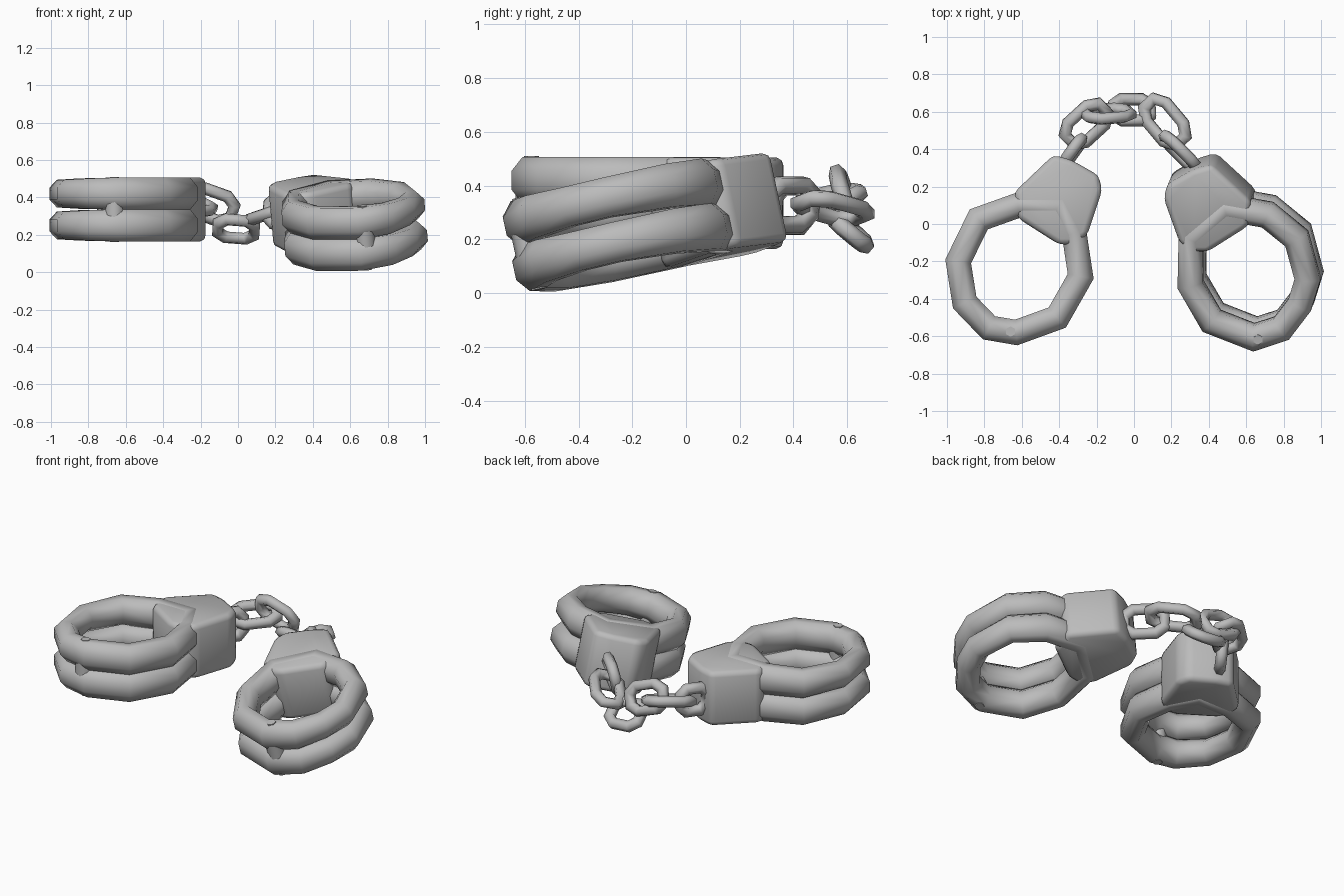
import bpy, bmesh, math
from mathutils import Matrix, Vector

cube = bpy.data.objects.get("Cube")
if cube:
    bpy.data.objects.remove(cube)

steel = bpy.data.materials.new("grey_steel")
steel.use_nodes = True
STEEL = (0.5, 0.5, 0.5, 1)
steel.diffuse_color = STEEL
steel.node_tree.nodes["Principled BSDF"].inputs["Base Color"].default_value = STEEL


def finish(name, bm, matrix, angle):
    """Turn a bmesh into a placed, smooth shaded steel part."""
    bm.transform(matrix)
    bmesh.ops.recalc_face_normals(bm, faces=bm.faces)
    mesh = bpy.data.meshes.new(name)
    bm.to_mesh(mesh)
    bm.free()
    mesh.materials.append(steel)
    obj = bpy.data.objects.new(name, mesh)
    bpy.context.collection.objects.link(obj)
    bpy.ops.object.select_all(action='DESELECT')
    obj.select_set(True)
    bpy.context.view_layer.objects.active = obj
    bpy.ops.object.shade_smooth_by_angle(angle=math.radians(angle))


def loop_tube(path, sides, z=0):
    """Sweep a rounded section along a closed flat path of (x, y, half width, half height)."""
    bm = bmesh.new()
    rings = []
    for i, (x, y, half_w, half_h) in enumerate(path):
        here = Vector((x, y))
        before = (here - Vector(path[i - 1][:2])).normalized()
        after = (Vector(path[(i + 1) % len(path)][:2]) - here).normalized()
        along = (before + after).normalized()
        out = Vector((along.y, -along.x)) / max(along.dot(after), 0.6)
        ring = []
        for k in range(sides):
            a = math.tau * (k + 0.5) / sides
            p = here + out * half_w * math.cos(a)
            ring.append(bm.verts.new((p.x, p.y, z + half_h * math.sin(a))))
        rings.append(ring)
    for i, ring in enumerate(rings):
        nxt = rings[(i + 1) % len(rings)]
        for k in range(sides):
            j = (k + 1) % sides
            bm.faces.new((ring[k], ring[j], nxt[j], nxt[k]))
    return bm


def cylinder(x, y, radius, height, sides):
    bm = bmesh.new()
    bmesh.ops.create_cone(bm, cap_ends=True, segments=sides, radius1=radius,
                          radius2=radius, depth=height,
                          matrix=Matrix.Translation((x, y, 0)))
    return bm


# Cuff centre lines: narrow arm, hinge end, wide arm, then back inside the lock
THIN, MID, THICK = 0.08, 0.088, 0.094
HEIGHTS = [THICK] * 4 + [MID, THIN, THIN, MID, THICK, THICK]
RIGHT_RING = [(0.32, -0.05), (0.285, -0.28), (0.41, -0.5), (0.63, -0.58),
              (0.775, -0.555), (0.905, -0.42), (0.94, -0.2), (0.83, 0.025),
              (0.62, 0.1), (0.4, 0.1)]
LEFT_RING = [(0.31, -0.04), (0.3, -0.3), (0.41, -0.5), (0.635, -0.59),
             (0.785, -0.54), (0.885, -0.41), (0.93, -0.27), (0.875, -0.05),
             (0.72, 0.08), (0.5, 0.12)]
LOCK = [(0.43, 0.37), (0.33, 0.34), (0.19, 0.26), (0.17, 0.18), (0.25, -0.06),
        (0.32, -0.11), (0.4, -0.11), (0.62, 0.03), (0.64, 0.17)]


def lock_body():
    bm = bmesh.new()
    face = bm.faces.new([bm.verts.new((x, y, -0.17)) for x, y in LOCK])
    top = bmesh.ops.extrude_face_region(bm, geom=[face])["geom"]
    bmesh.ops.translate(bm, vec=(0, 0, 0.34),
                        verts=[g for g in top if isinstance(g, bmesh.types.BMVert)])
    bmesh.ops.bevel(bm, geom=bm.edges[:], offset=0.03, segments=2,
                    profile=0.5, affect='EDGES')
    return bm


def cuff(side, ring, matrix):
    path = [(x, y, 0.072, h) for (x, y), h in zip(ring, HEIGHTS)]
    for level, z in (("upper", 0.085), ("lower", -0.085)):
        finish(f"{side}_{level}_ring", loop_tube(path, 8, z), matrix, 65)
    finish(f"{side}_lock_body", lock_body(), matrix, 65)
    x, y = ring[3]
    finish(f"{side}_hinge_lug", cylinder(x + 0.03, y, 0.055, 0.22, 8), matrix, 60)
    finish(f"{side}_hinge_pin", cylinder(x + 0.03, y + 0.005, 0.028, 0.35, 6), matrix, 60)


# Right cuff lies level; left cuff dips toward the front
cuff("right", RIGHT_RING,
     Matrix.Translation((0, 0, 0.335)) @ Matrix.Scale(-1, 4, (1, 0, 0)))
pivot = Vector((0.43, 0.2, 0))
tilt = Matrix.Rotation(math.radians(-5), 4, 'Y') @ Matrix.Rotation(math.radians(12), 4, 'X')
cuff("left", LEFT_RING, Matrix.Translation(pivot + Vector((0, -0.015, 0.327))) @ tilt
     @ Matrix.Translation(-pivot))


def chain_link(name, start, end, roll):
    """Eight-cornered wire link between two outer ends, rolled about its length."""
    a, b = Vector(start), Vector(end)
    wire = 0.033
    half, wide = (b - a).length / 2 - wire, 0.074
    quarter = [(half, wide * 0.5), (half * 0.55, wide)]
    path = (quarter + [(-x, y) for x, y in reversed(quarter)]
            + [(-x, -y) for x, y in quarter] + [(x, -y) for x, y in reversed(quarter)])
    turn = (b - a).to_track_quat('X', 'Z').to_matrix().to_4x4()
    matrix = (Matrix.Translation((a + b) / 2) @ turn
              @ Matrix.Rotation(math.radians(roll), 4, 'X'))
    finish(name, loop_tube([(x, y, wire, wire) for x, y in path], 6), matrix, 65)


# Chain joining the two locks
LINKS = [((-0.39, 0.30, 0.32), (-0.26, 0.48, 0.32), 85),
         ((-0.37, 0.43, 0.34), (-0.14, 0.64, 0.36), 20),
         ((-0.28, 0.58, 0.41), (0.00, 0.60, 0.31), 110),
         ((-0.14, 0.61, 0.24), (0.12, 0.61, 0.22), -40),
         ((0.06, 0.67, 0.28), (0.27, 0.42, 0.35), 15),
         ((0.14, 0.49, 0.33), (0.35, 0.28, 0.33), 80)]
for n, (start, end, roll) in enumerate(LINKS, 1):
    chain_link(f"chain_link_{n}", start, end, roll)
